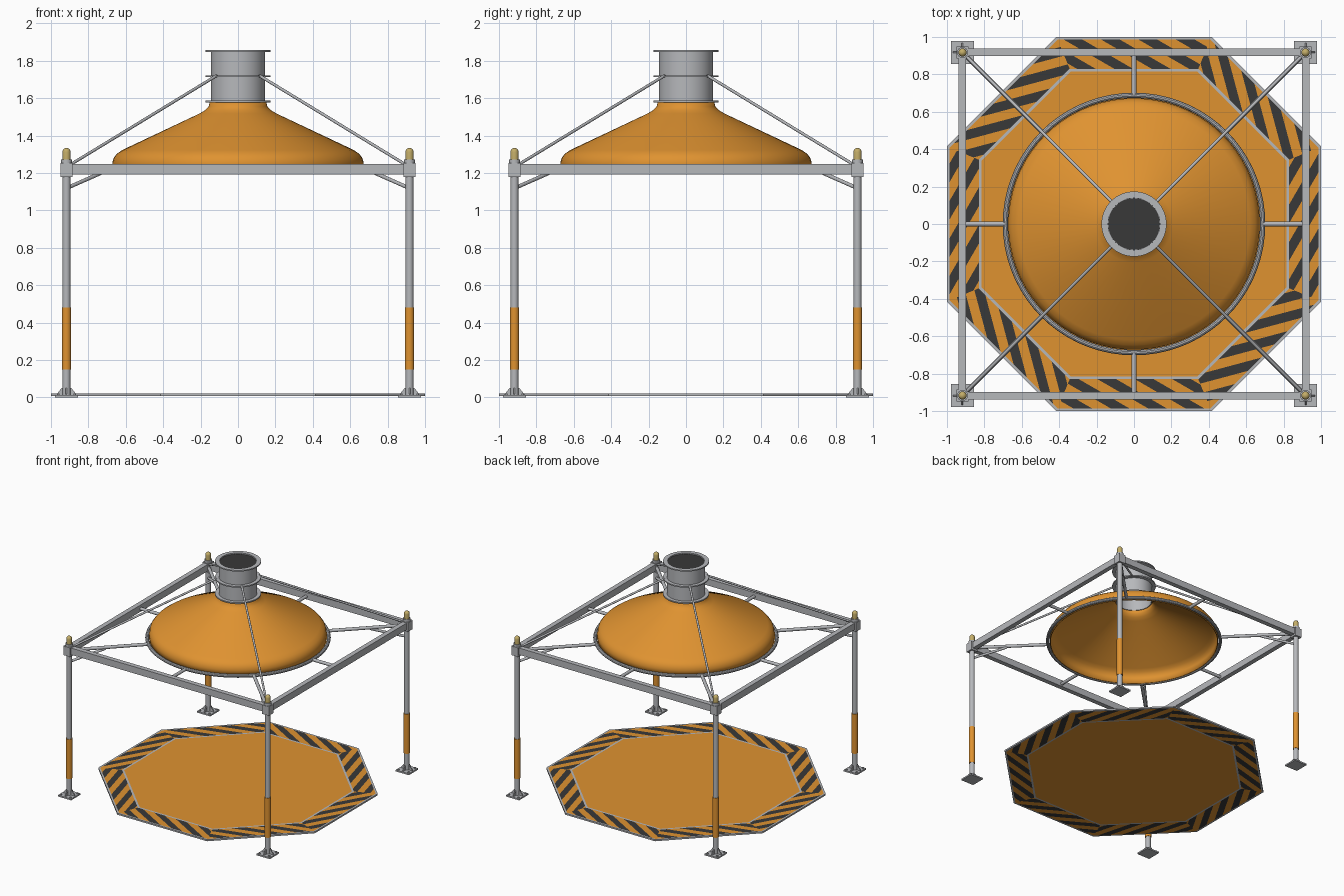
import bpy, bmesh, math
from mathutils import Vector, Matrix

cube = bpy.data.objects.get("Cube")
if cube:
    bpy.data.objects.remove(cube, do_unlink=True)


def material(name, rgb):
    m = bpy.data.materials.new(name)
    m.use_nodes = True
    m.diffuse_color = (*rgb, 1)
    m.node_tree.nodes["Principled BSDF"].inputs["Base Color"].default_value = (*rgb, 1)
    return m


ORANGE = material("safety_orange", (0.74, 0.29, 0.03))
GREY = material("steel_grey", (0.47, 0.48, 0.5))
DARK = material("charcoal", (0.04, 0.04, 0.04))
BRASS = material("brass", (0.55, 0.42, 0.14))


def finish(bm, name, mats, smooth=True):
    mesh = bpy.data.meshes.new(name)
    bm.to_mesh(mesh)
    bm.free()
    for m in mats:
        mesh.materials.append(m)
    ob = bpy.data.objects.new(name, mesh)
    bpy.context.collection.objects.link(ob)
    if smooth:
        bpy.ops.object.select_all(action='DESELECT')
        ob.select_set(True)
        bpy.context.view_layer.objects.active = ob
        bpy.ops.object.shade_smooth_by_angle(angle=math.radians(35))
    return ob


def box(name, centre, size, mat):
    bm = bmesh.new()
    bmesh.ops.create_cube(bm, size=1, matrix=Matrix.Translation(centre) @ Matrix.Diagonal((*size, 1)))
    return finish(bm, name, [mat], False)


def tube(name, a, b, radius, mat, sides=16):
    a, b = Vector(a), Vector(b)
    d = b - a
    place = Matrix.Translation((a + b) / 2) @ d.to_track_quat('Z', 'Y').to_matrix().to_4x4()
    bm = bmesh.new()
    bmesh.ops.create_cone(bm, cap_ends=True, segments=sides, radius1=radius, radius2=radius,
                          depth=d.length, matrix=place)
    return finish(bm, name, [mat])


def lathe(name, profile, mat, steps=64, centre=(0, 0, 0), closed=False):
    bm = bmesh.new()
    vs = [bm.verts.new((r, 0, z)) for r, z in profile]
    pairs = list(zip(vs, vs[1:])) + ([(vs[-1], vs[0])] if closed else [])
    edges = [bm.edges.new(p) for p in pairs]
    bmesh.ops.spin(bm, geom=vs + edges, cent=(0, 0, 0), axis=(0, 0, 1), angle=math.tau, steps=steps)
    bmesh.ops.remove_doubles(bm, verts=bm.verts, dist=0.0005)
    bmesh.ops.recalc_face_normals(bm, faces=bm.faces)
    bmesh.ops.translate(bm, verts=bm.verts, vec=centre)
    return finish(bm, name, [mat])


# Octagonal floor pad: one sector with slanted hazard stripes, repeated round
def floor_pad():
    bm = bmesh.new()
    t = math.tan(math.pi / 8)
    top = 0.02

    def quad(outer, inner, index):
        pts = [(-outer * t, outer), (-inner * t, inner), (inner * t, inner), (outer * t, outer)]
        f = bm.faces.new([bm.verts.new((x, y, top)) for x, y in pts])
        f.material_index = index
        return f

    quad(1.0, 0.986, 1)
    quad(0.83, 0.815, 1)
    hub = quad(0.815, 0.001, 0)
    band = quad(0.986, 0.83, 0)
    slant = 1 / math.tan(math.radians(30))
    stripes = [band]
    for k in range(-7, 5):
        geom = stripes + list({e for f in stripes for e in f.edges}) + list({v for f in stripes for v in f.verts})
        cut = bmesh.ops.bisect_plane(bm, geom=geom, plane_co=(k * 0.1, 1, 0), plane_no=(1, slant, 0), dist=1e-5)
        stripes = [g for g in cut["geom"] if isinstance(g, bmesh.types.BMFace)]
    for f in stripes:
        c = f.calc_center_median()
        if math.floor((c.x + (c.y - 1) * slant) / 0.1) % 2 == 0:
            f.material_index = 2
    sector = bm.verts[:] + bm.edges[:] + bm.faces[:]
    for i in range(1, 8):
        new = bmesh.ops.duplicate(bm, geom=sector)["geom"]
        bmesh.ops.rotate(bm, verts=[g for g in new if isinstance(g, bmesh.types.BMVert)],
                         cent=(0, 0, 0), matrix=Matrix.Rotation(i * math.pi / 4, 3, 'Z'))
    bmesh.ops.remove_doubles(bm, verts=bm.verts, dist=0.0005)
    for f in bm.faces:
        f.normal_update()
        if f.normal.z < 0:
            f.normal_flip()
    pad = finish(bm, "floor_pad", [ORANGE, GREY, DARK], False)
    mod = pad.modifiers.new("thickness", 'SOLIDIFY')
    mod.thickness = 0.013
    mod.offset = -1


floor_pad()

# Corner posts with feet, sleeves, blocks, finials, struts, braces and stays
P = 0.917


def gusset(name, x, y, angle):
    bm = bmesh.new()
    w = 0.004
    sides = [[bm.verts.new((r, s * w, z)) for r, z in ((0.015, 0.01), (0.052, 0.01), (0.052, 0.018), (0.026, 0.05), (0.015, 0.05))]
             for s in (-1, 1)]
    bm.faces.new(sides[0])
    bm.faces.new(sides[1][::-1])
    for i in range(5):
        j = (i + 1) % 5
        bm.faces.new((sides[0][j], sides[0][i], sides[1][i], sides[1][j]))
    bmesh.ops.recalc_face_normals(bm, faces=bm.faces)
    bmesh.ops.transform(bm, verts=bm.verts,
                        matrix=Matrix.Translation((x, y, 0)) @ Matrix.Rotation(angle, 4, 'Z'))
    finish(bm, name, [GREY], False)


for sx, sy, tag in ((1, -1, "front_left"), (-1, -1, "front_right"), (1, 1, "back_left"), (-1, 1, "back_right")):
    x, y = sx * P, sy * P
    box(tag + "_foot_plate", (x, y, 0.006), (0.122, 0.122, 0.012), GREY)
    for i in range(4):
        gusset(f"{tag}_foot_gusset_{i + 1}", x, y, i * math.pi / 2)
        bx = x + 0.045 * (1 if i % 2 else -1)
        by = y + 0.045 * (1 if i > 1 else -1)
        tube(f"{tag}_foot_bolt_{i + 1}", (bx, by, 0.01), (bx, by, 0.02), 0.008, GREY, 6)
    tube(tag + "_post", (x, y, 0.01), (x, y, 1.2), 0.021, GREY, 24)
    tube(tag + "_sleeve", (x, y, 0.15), (x, y, 0.48), 0.025, ORANGE, 24)
    box(tag + "_corner_block", (x, y, 1.215), (0.064, 0.064, 0.075), GREY)
    tube(tag + "_finial_collar", (x, y, 1.25), (x, y, 1.272), 0.029, GREY, 24)
    dome = [(0.022, 1.265), (0.022, 1.312)]
    dome += [(0.022 * math.cos(a), 1.312 + 0.022 * math.sin(a)) for a in (math.pi * k / 10 for k in range(1, 6))]
    lathe(tag + "_finial", dome, BRASS, 24, (x, y, 0))
    tube(tag + "_diagonal_strut", (x, y, 1.215), (sx * 0.487, sy * 0.487, 1.215), 0.013, GREY)
    tube(tag + "_brace", (x, y, 1.118), (sx * 0.72, sy * 0.72, 1.205), 0.01, GREY)
    tube(tag + "_stay", (sx * 0.895, sy * 0.895, 1.245), (sx * 0.115, sy * 0.115, 1.72), 0.008, GREY)

# Top frame beams and the short struts to the ring
for s, fb, lr in ((-1, "front", "right"), (1, "back", "left")):
    box(fb + "_beam", (0, s * P, 1.22), (2 * P, 0.04, 0.056), GREY)
    box(lr + "_beam", (s * P, 0, 1.22), (0.04, 2 * P, 0.056), GREY)
    tube(fb + "_short_strut", (0, s * 0.69, 1.215), (0, s * P, 1.215), 0.013, GREY)
    tube(lr + "_short_strut", (s * 0.69, 0, 1.215), (s * P, 0, 1.215), 0.013, GREY)

# Support ring round the hood
ring = [(0.688 + 0.014 * math.cos(a), 1.215 + 0.014 * math.sin(a)) for a in (math.tau * k / 10 for k in range(10))]
lathe("hood_ring", ring, GREY, 72, closed=True)

# Hood shell
hood = lathe("hood", [(0.672, 1.205), (0.672, 1.255), (0.665, 1.28), (0.648, 1.302), (0.62, 1.322), (0.205, 1.518),
                      (0.175, 1.536), (0.157, 1.555), (0.15, 1.585)], ORANGE, 72)
shell = hood.modifiers.new("thickness", 'SOLIDIFY')
shell.thickness = 0.008
shell.offset = -1

# Exhaust neck, flanges and opening
lathe("neck", [(0.145, 1.575), (0.145, 1.85), (0.138, 1.85), (0.138, 1.575)], GREY, closed=True)
for name, z in (("lower", 1.582), ("middle", 1.717), ("upper", 1.851)):
    lathe(name + "_flange", [(0.139, z - 0.005), (0.174, z - 0.005), (0.174, z + 0.005), (0.139, z + 0.005)],
          GREY, closed=True)
tube("neck_opening", (0, 0, 1.84), (0, 0, 1.847), 0.139, DARK, 64)
